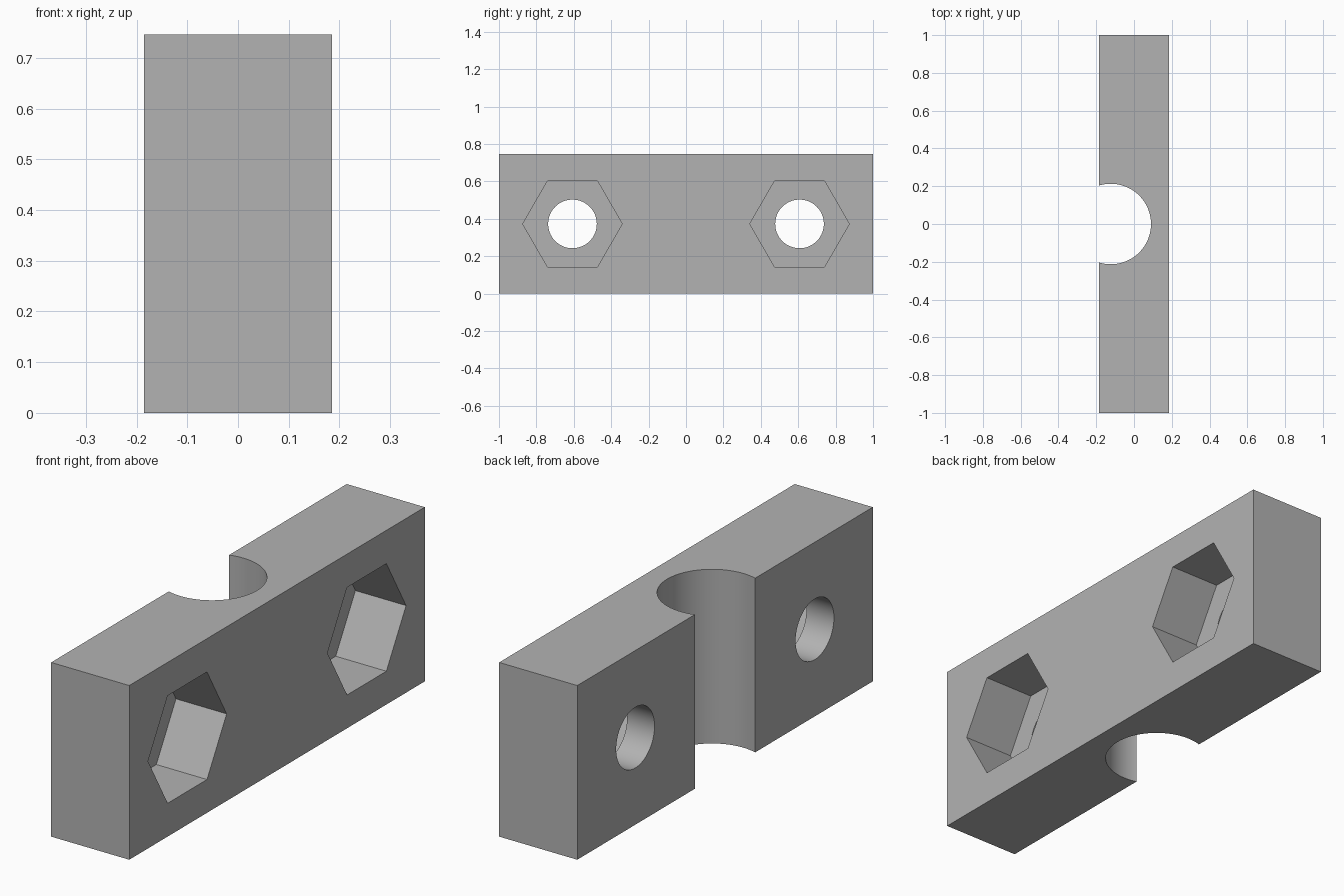
import bpy
from math import pi, radians

cube = bpy.data.objects.get("Cube")
if cube:
    bpy.data.objects.remove(cube, do_unlink=True)

THICK, LENGTH, HEIGHT = 0.37, 2.0, 0.746
MID = HEIGHT / 2
FACE = THICK / 2
BOLT_Y = 0.607

grey = bpy.data.materials.new("plain grey")
grey.use_nodes = True
colour = (0.45, 0.45, 0.45, 1)
grey.diffuse_color = colour
grey.node_tree.nodes["Principled BSDF"].inputs["Base Color"].default_value = colour

# Clamp block
bpy.ops.mesh.primitive_cube_add(size=1, location=(0, 0, MID))
block = bpy.context.object
block.name = "clamp_block"
block.scale = (THICK, LENGTH, HEIGHT)
bpy.ops.object.transform_apply(location=False, rotation=False, scale=True)
block.data.materials.append(grey)


def cut(name, sides, radius, depth, location, rotation=(0, 0, 0)):
    """Subtract a prism from the block, then discard the cutter."""
    bpy.ops.mesh.primitive_cylinder_add(
        vertices=sides, radius=radius, depth=depth,
        location=location, rotation=rotation)
    cutter = bpy.context.object
    cutter.name = name
    cutter.hide_render = True
    cutter.data.materials.append(grey)
    mod = block.modifiers.new(name, "BOOLEAN")
    mod.operation = "DIFFERENCE"
    mod.solver = "EXACT"
    mod.object = cutter
    bpy.context.view_layer.objects.active = block
    bpy.ops.object.modifier_apply(modifier=name)
    bpy.data.objects.remove(cutter, do_unlink=True)


# Upright pipe groove
cut("pipe_groove", 96, 0.213, 2 * HEIGHT, (-0.123, 0, MID))

# Bolt holes with hexagonal nut pockets, a corner pointing along y
POCKET = 0.24
for side in (-1, 1):
    y = side * BOLT_Y
    cut("bolt_hole", 64, 0.13, 1, (0, y, MID), (0, pi / 2, 0))
    cut("nut_pocket", 6, 0.266, 2 * POCKET, (FACE, y, MID), (0, pi / 2, 0))

# Smooth curved walls, crisp edges
bpy.ops.object.select_all(action="DESELECT")
block.select_set(True)
bpy.context.view_layer.objects.active = block
bpy.ops.object.shade_smooth_by_angle(angle=radians(30))
